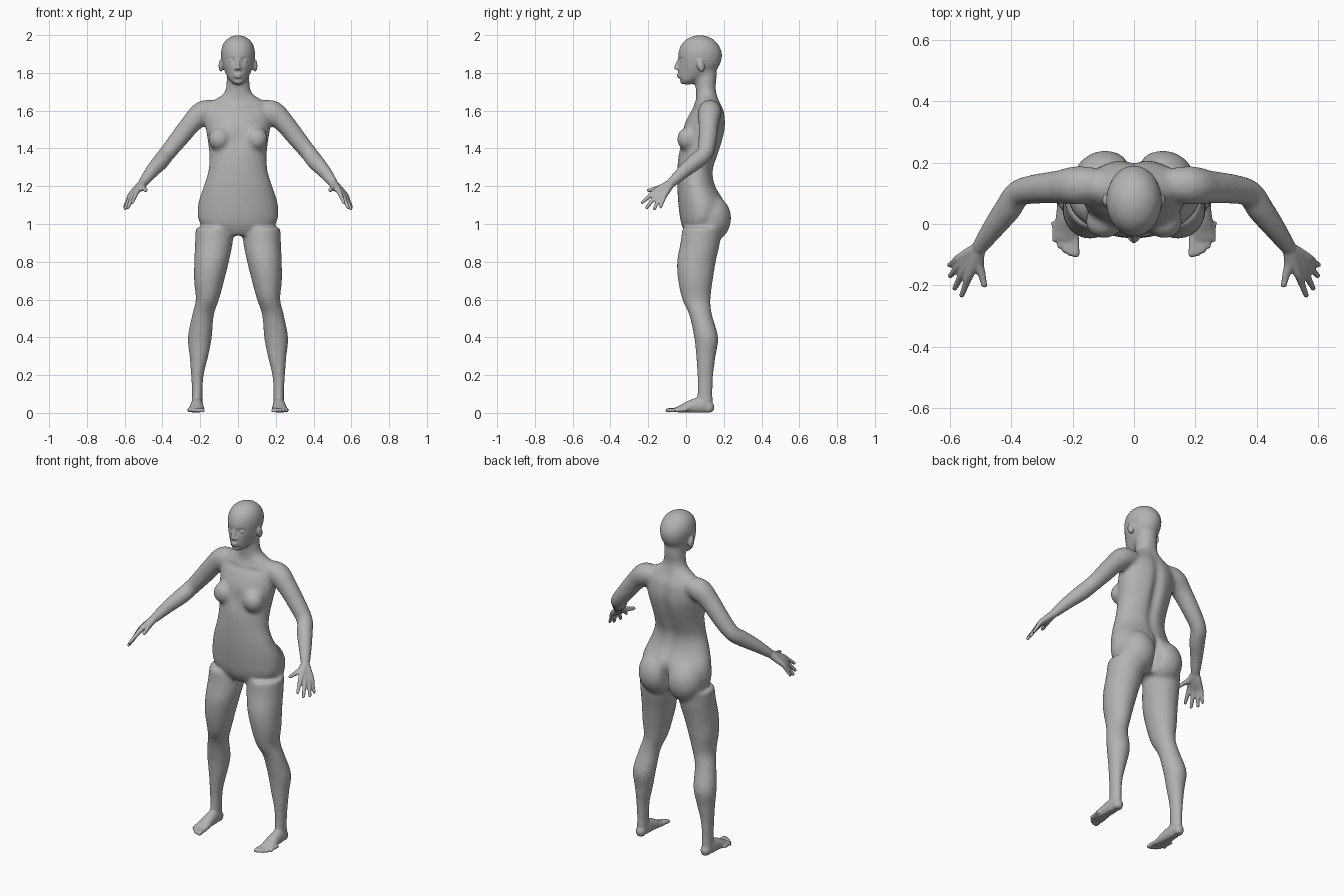
import bpy
import bmesh
from math import cos, sin, tau, exp
from mathutils import Vector, Matrix

default_cube = bpy.data.objects.get("Cube")
if default_cube:
    bpy.data.objects.remove(default_cube)

skin = bpy.data.materials.new("plain grey")
skin.use_nodes = True
grey = (0.45, 0.45, 0.45, 1)
skin.diffuse_color = grey
skin.node_tree.nodes["Principled BSDF"].inputs["Base Color"].default_value = grey


def catmull(points, steps=5):
    """Smoothly interpolate a list of equal-length tuples."""
    padded = [points[0], *points, points[-1]]
    result = []
    for a, b, c, d in zip(padded, padded[1:], padded[2:], padded[3:]):
        for k in range(steps):
            t = k / steps
            result.append([
                q + t / 2 * (r - p + t * (2 * p - 5 * q + 4 * r - s + t * (3 * (q - r) + s - p)))
                for p, q, r, s in zip(a, b, c, d)])
    return result + [list(points[-1])]


def loft(bm, points, upright=False, sides=24):
    """Closed tube through (x, y, z, half width, half depth) stations."""
    stations = catmull(points)
    centres = [Vector(s[:3]) for s in stations]
    rings = []
    for i, station in enumerate(stations):
        along = centres[min(i + 1, len(centres) - 1)] - centres[max(i - 1, 0)]
        turn = Matrix.Identity(3) if upright else along.to_track_quat('Z', 'Y').to_matrix()
        wide, deep = station[3:]
        rings.append([
            bm.verts.new(centres[i] + turn @ Vector((wide * cos(tau * k / sides), deep * sin(tau * k / sides), 0)))
            for k in range(sides)])
    for low, high in zip(rings, rings[1:]):
        for k in range(sides):
            n = (k + 1) % sides
            bm.faces.new((low[k], low[n], high[n], high[k]))
    bm.faces.new(rings[0][::-1])
    bm.faces.new(rings[-1])


def ball(bm, centre, radii, tilt=0):
    """Ellipsoid, optionally tilted about the x axis."""
    matrix = Matrix.Translation(centre) @ Matrix.Rotation(tilt, 4, 'X') @ Matrix.Diagonal((*radii, 1))
    bmesh.ops.create_uvsphere(bm, u_segments=20, v_segments=14, radius=1, matrix=matrix)


def limb(bm, points):
    """Round tube from (x, y, z, radius) stations with a rounded tip."""
    loft(bm, [(*p, p[-1]) for p in points], sides=16)
    ball(bm, points[-1][:3], [points[-1][3]] * 3)


def mirror(bm):
    """Copy everything built so far to the other side."""
    copy = bmesh.ops.duplicate(bm, geom=bm.verts[:] + bm.edges[:] + bm.faces[:])["geom"]
    for v in copy:
        if isinstance(v, bmesh.types.BMVert):
            v.co.x *= -1
    bmesh.ops.reverse_faces(bm, faces=[f for f in copy if isinstance(f, bmesh.types.BMFace)])


def fuse(bm, name, voxel, rounds):
    """Merge overlapping volumes into one smooth skin."""
    bmesh.ops.recalc_face_normals(bm, faces=bm.faces)
    mesh = bpy.data.meshes.new(name)
    bm.to_mesh(mesh)
    bm.free()
    obj = bpy.data.objects.new(name, mesh)
    bpy.context.collection.objects.link(obj)
    remesh = obj.modifiers.new("merge", 'REMESH')
    remesh.mode = 'VOXEL'
    remesh.voxel_size = voxel
    relax = obj.modifiers.new("relax", 'SMOOTH')
    relax.factor = 0.5
    relax.iterations = rounds
    graph = bpy.context.evaluated_depsgraph_get()
    baked = bpy.data.meshes.new_from_object(obj.evaluated_get(graph))
    obj.modifiers.clear()
    obj.data = baked
    bpy.data.meshes.remove(mesh)
    return obj


core = bmesh.new()

# Leg, from hip to ankle
leg = [(.98, .125, .085, .1, .105), (.9, .128, .075, .1, .105), (.8, .14, .055, .092, .103),
       (.7, .153, .05, .08, .092), (.6, .162, .055, .062, .075), (.52, .185, .077, .058, .061),
       (.4, .202, .107, .064, .064), (.3, .207, .105, .05, .052), (.2, .215, .102, .034, .043),
       (.1, .216, .1, .028, .041), (.03, .217, .1, .031, .045)]
loft(core, [(x, y, z, w, d) for z, x, y, w, d in leg], upright=True)

# Arm, from shoulder to wrist
limb(core, [(.1, .13, 1.6, .05), (.18, .126, 1.592, .064), (.245, .12, 1.535, .055),
            (.31, .115, 1.455, .05), (.375, .1, 1.375, .045), (.41, .05, 1.33, .045),
            (.455, -.01, 1.28, .038), (.502, -.075, 1.22, .028)])

# Rounded chest and seat
ball(core, (.098, .008, 1.45), (.06, .056, .062))
ball(core, (.094, .13, 1.03), (.108, .11, .125))
mirror(core)

# Torso and neck
torso = [(.94, .08, .1, .075), (1, .08, .2, .105), (1.1, .085, .212, .125), (1.2, .056, .182, .102),
         (1.28, .05, .157, .096), (1.36, .065, .152, .106), (1.44, .085, .16, .112),
         (1.52, .1, .172, .112), (1.6, .115, .17, .088), (1.65, .115, .135, .064),
         (1.685, .11, .082, .056), (1.72, .105, .064, .054), (1.78, .105, .06, .058), (1.84, .1, .06, .06)]
loft(core, [(0, y, z, w, d) for z, y, w, d in torso], upright=True, sides=40)

# Head
head = [(1.738, .005, .022, .024), (1.755, .013, .042, .045), (1.79, .04, .063, .082),
        (1.83, .065, .079, .107), (1.87, .073, .088, .116), (1.91, .075, .091, .115),
        (1.95, .073, .081, .099), (1.98, .073, .058, .069), (1.999, .073, .022, .026)]
loft(core, [(0, y, z, w, d) for z, y, w, d in head], upright=True, sides=32)

body = fuse(core, "body_core", .01, 10)

# Soft hollows: centre, reach and push of each
hollows = [((0, .2, 1.4), (.03, .1, .22), (0, -.02, 0)),
           ((0, .22, 1.02), (.02, .09, .1), (0, -.035, 0)),
           ((.037, -.03, 1.866), (.02, .04, .013), (0, .013, 0)),
           ((0, -.03, 1.45), (.025, .06, .07), (0, .008, 0)),
           ((.07, .02, 1.61), (.06, .05, .014), (0, .008, 0)),
           ((.06, 0, 1.8), (.022, .05, .025), (0, .006, 0)),
           ((0, -.045, 1.765), (.025, .03, .007), (0, .006, 0))]
for centre, reach, push in hollows:
    for side in ((1, -1) if centre[0] else (1,)):
        middle = Vector((centre[0] * side, *centre[1:]))
        for v in body.data.vertices:
            gap = sum(((a - b) / r) ** 2 for a, b, r in zip(v.co, middle, reach))
            if gap < 9:
                v.co += Vector(push) * exp(-gap)

detail = bmesh.new()

# Foot and toes
loft(detail, [(.216, .132, .028, .024, .027), (.217, .09, .04, .031, .045), (.218, .03, .034, .035, .036),
              (.22, -.02, .021, .041, .023), (.224, -.052, .014, .042, .015)])
ball(detail, (.216, .118, .03), (.029, .032, .034))
for i in range(5):
    x, tip, size = .189 + .0175 * i, -.096 + .0028 * i * i, .0135 - .0012 * i
    limb(detail, [(x + .003, tip + .06, .016, size), (x, tip + .025, .016, size * .85), (x, tip, .012, size)])

# Hand: each ray runs wrist, knuckle, middle joint, tip
wrist = Vector((.503, -.078, 1.218))
rays = [((.535, -.165, 1.172), (.56, -.232, 1.114)), ((.553, -.152, 1.156), (.583, -.209, 1.086)),
        ((.565, -.133, 1.15), (.597, -.168, 1.081)), ((.571, -.113, 1.152), (.602, -.134, 1.09))]
for i, (knuckle, tip) in enumerate(rays):
    knuckle, tip = Vector(knuckle), Vector(tip)
    size = .0115 - .001 * (i == 3)
    limb(detail, [(*wrist, .022), (*wrist.lerp(knuckle, .55), .019), (*knuckle, .0145),
                  (*knuckle.lerp(tip, .5), size), (*tip, size * .8)])
limb(detail, [(*wrist, .021), (.506, -.125, 1.195, .018), (.495, -.165, 1.185, .013), (.487, -.199, 1.178, .01)])

# Ear, eye and nostril
ball(detail, (.09, .078, 1.838), (.013, .02, .034), .25)
ball(detail, (.036, -.014, 1.864), (.017, .016, .013))
ball(detail, (.011, -.046, 1.822), (.009, .01, .008))
mirror(detail)

# Nose, lips and chin
limb(detail, [(0, -.03, 1.88, .009), (0, -.042, 1.855, .01), (0, -.054, 1.828, .0105)])
ball(detail, (0, -.036, 1.79), (.024, .014, .007))
ball(detail, (0, -.034, 1.778), (.02, .014, .007))
ball(detail, (0, -.014, 1.755), (.024, .018, .015))

# Join everything into one skin and flatten the soles
detail.from_mesh(body.data)
bpy.data.objects.remove(body)
for v in detail.verts:
    v.co.z = max(v.co.z, .003)
figure = fuse(detail, "body", .0055, 4)
figure.data.materials.clear()
figure.data.materials.append(skin)
for v in figure.data.vertices:
    v.co.z = max(v.co.z, 0)
for polygon in figure.data.polygons:
    polygon.use_smooth = True
    polygon.material_index = 0
